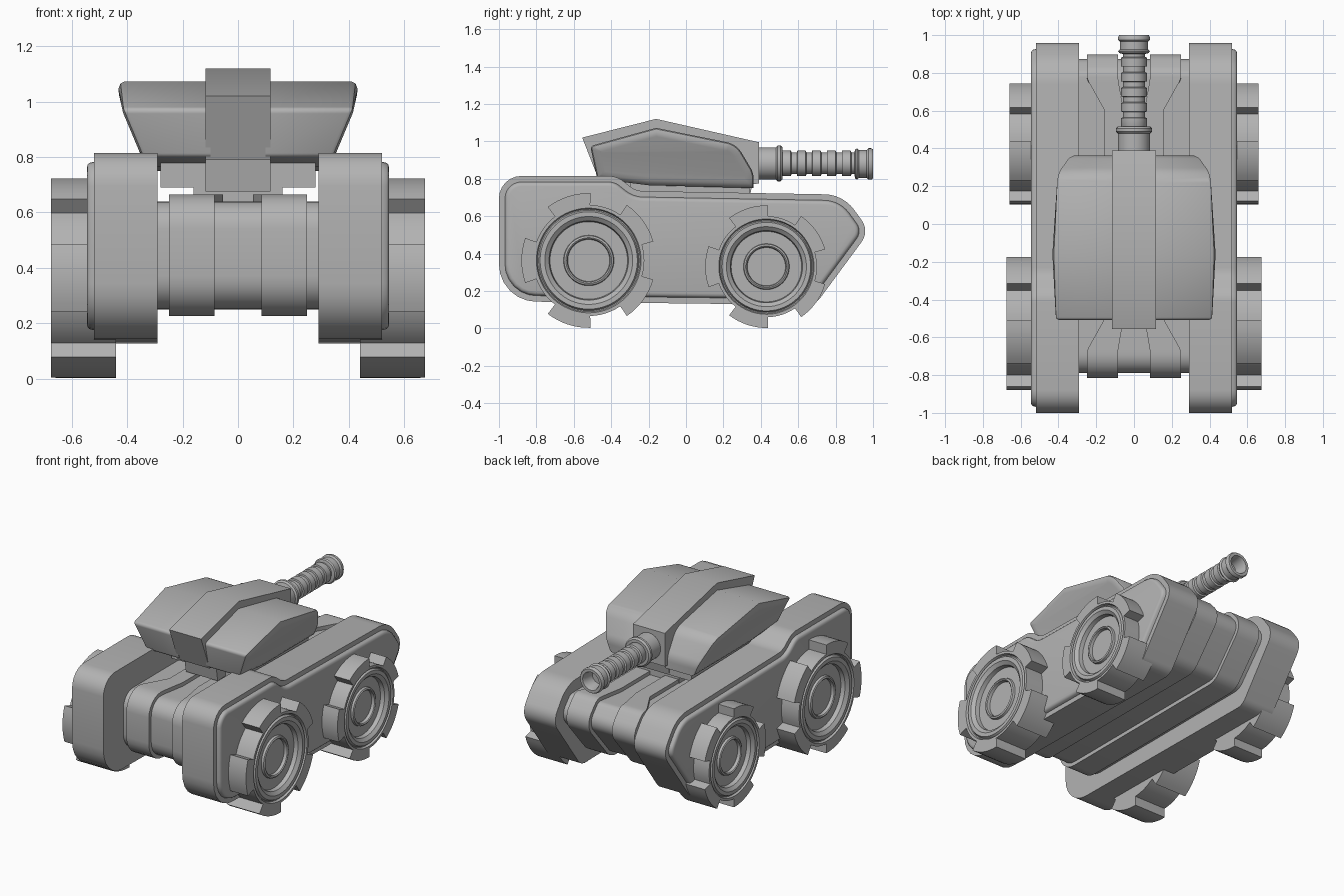
import bpy, bmesh, math
from mathutils import Vector, Matrix

if "Cube" in bpy.data.objects:
    bpy.data.objects.remove(bpy.data.objects["Cube"])

grey = bpy.data.materials.new("hull_grey")
grey.diffuse_color = (0.45, 0.45, 0.45, 1)
grey.use_nodes = True
grey.node_tree.nodes["Principled BSDF"].inputs["Base Color"].default_value = grey.diffuse_color


def finish(name, bm, mirror=False, bevel=0):
    bmesh.ops.recalc_face_normals(bm, faces=bm.faces)
    me = bpy.data.meshes.new(name)
    bm.to_mesh(me)
    bm.free()
    ob = bpy.data.objects.new(name, me)
    bpy.context.collection.objects.link(ob)
    me.materials.append(grey)
    if bevel:
        b = ob.modifiers.new("bevel", 'BEVEL')
        b.width, b.segments, b.angle_limit = bevel, 3, math.radians(35)
    if mirror:
        ob.modifiers.new("mirror", 'MIRROR')
    bpy.context.view_layer.objects.active = ob
    ob.select_set(True)
    bpy.ops.object.shade_smooth_by_angle(angle=math.radians(32))
    ob.select_set(False)
    return ob


def outline(corners, d=0.0, seg=6):
    """Fillet (y, z, radius) corners, listed clockwise, after insetting by d."""
    n = len(corners)
    pts, out = [], []
    for i in range(n):
        a, p, b = (Vector(corners[(i + k) % n][:2]) for k in (-1, 0, 1))
        u, v = (p - a).normalized(), (b - p).normalized()
        n1, n2 = Vector((u.y, -u.x)), Vector((v.y, -v.x))
        pts.append((p + (n1 + n2) * d / (1 + n1.dot(n2)), u, v))
    for (p, u, v), (_, _, r) in zip(pts, corners):
        if r == 0:
            out.append(p)
            continue
        turn = u.angle_signed(v)          # positive means clockwise
        r = max(r - d if turn > 0 else r + d, 0.01)
        t = r * math.tan(abs(turn) / 2)
        s, e = p - u * t, p + v * t
        for k in range(seg + 1):
            f = k / seg
            w = math.cos(turn / 2)        # rational arc weight
            w0, w1, w2 = (1 - f) ** 2, 2 * f * (1 - f) * w, f * f
            out.append((s * w0 + p * w1 + e * w2) / (w0 + w1 + w2))
    return out


def loft(bm, rings, cap=True, loop=False):
    rows = [[bm.verts.new(c) for c in ring] for ring in rings]
    n = len(rows[0])
    pairs = list(zip(rows, rows[1:])) + ([(rows[-1], rows[0])] if loop else [])
    for a, b in pairs:
        for i in range(n):
            j = (i + 1) % n
            bm.faces.new((a[i], a[j], b[j], b[i]))
    if cap:
        bm.faces.new(rows[0])
        bm.faces.new(rows[-1])
    return rows


def prism(name, corners, steps, mirror=False, bevel=0):
    """Stack a side profile along x; steps are (x, inset)."""
    bm = bmesh.new()
    loft(bm, [[(x, p.x, p.y) for p in outline(corners, d)] for x, d in steps])
    return finish(name, bm, mirror, bevel)


# Side pods with raised outer panels
pod = [(-1.0, .815, .12), (-.37, .815, .13), (-.27, .735, .12), (.84, .715, .2),
       (.982, .52, .1), (.69, .125, .09), (-1.0, .145, .2)]
prism("side_pod", pod, [(.29, 0), (.52, 0), (.52, .032), (.536, .036),
                        (.543, .043), (.546, .055)], mirror=True)

# Central body and its raised bands, which narrow under the turret
body = [(-.79, .64, .1), (-.66, .64, 0), (-.5, .64, 0), (.6, .64, 0), (.75, .64, 0),
        (.80, .64, .05), (.90, .53, .08), (.66, .25, .1), (-.79, .25, .12)]
prism("central_body", body, [(-.3, 0), (.3, 0)])


def band_x(p, wide, narrow):
    t = min(max(min((p.x + .67) / .16, (.77 - p.x) / .17), 0), 1)
    return wide + (narrow - wide) * t * (p.y > .5)


bm = bmesh.new()
lo, hi = outline(body, .1), outline(body, -.025)
loft(bm, [[(band_x(q, *w), p.x, p.y) for p, q in zip(ps, hi)]
          for ps, w in ((lo, (.085, .055)), (hi, (.085, .055)),
                        (hi, (.25, .155)), (lo, (.25, .155)))], cap=False, loop=True)
finish("body_band", bm, mirror=True)

# Turret neck, base plate, spine and wings
prism("turret_neck", [(-.3, .72, 0), (.3, .72, 0), (.3, .6, 0), (-.3, .6, 0)],
      [(-.16, 0), (.16, 0)])
prism("turret_base", [(-.3, .79, 0), (.34, .77, 0), (.34, .7, 0), (-.3, .69, 0)],
      [(-.28, 0), (.28, 0)])
prism("turret_spine", [(-.555, 1.02, 0), (-.16, 1.12, 0), (.39, .995, 0), (.39, .775, 0),
                       (.355, .77, 0), (.34, .7, 0), (-.38, .675, 0), (-.40, .79, 0),
                       (-.465, .79, 0)], [(-.117, 0), (.117, 0)])
wing = [(-.512, .975, .02), (-.16, 1.072, 0), (.27, .985, .12), (.362, .83, .12),
        (.362, .75, 0), (-.2, .765, 0), (-.475, .80, .02)]
bm = bmesh.new()
rim = outline(wing)
loft(bm, [[(.1, p.x, p.y) for p in rim]] +
     [[(x + .012 * (p.x < 0) - .42 * max(0, 1.0 - p.y), p.x, p.y) for p in outline(wing, d)]
      for x, d in ((.40, 0), (.412, .006), (.420, .025), (.418, .045))])
finish("turret_wing", bm, mirror=True)


# Gun, turned around the y axis
def turned(name, prof, centre, n=32):
    bm = bmesh.new()
    loft(bm, [[(r * math.cos(k * math.tau / n), y, r * math.sin(k * math.tau / n))
               for k in range(n)] for r, y in prof])
    bmesh.ops.translate(bm, verts=bm.verts, vec=centre)
    return finish(name, bm)


axis = (0, 0, .882)
turned("gun_collar", [(.086, .36), (.086, .48), (.096, .49), (.096, .505), (.086, .515),
                      (.05, .515)], axis)
barrel = [(.06, .5)]
for i in range(5):
    y = .515 + i * .08
    barrel += [(.068, y), (.068, y + .045), (.058, y + .05), (.058, y + .078)]
turned("gun_barrel", barrel, axis)
turned("gun_muzzle", [(.06, .90), (.078, .905), (.084, .915), (.074, .925), (.074, .965),
                      (.084, .975), (.084, .99), (.078, 1.0), (.06, 1.0), (.054, .985),
                      (.05, .91)], (0, 0, .879))


# Wheels with five lugs, recessed hub and centre ring
def wheel(name, y, z, s, x_out):
    bm = bmesh.new()
    angles = []                            # (angle, on lug)
    half = math.radians(19.5)
    for k in range(5):
        c = math.pi + k * math.tau / 5
        angles += [(c - half + half * i / 4, True) for i in range(9)]
        gap = math.tau / 5 - 2 * half
        angles += [(c + half + gap * i / 6, False) for i in range(7)]
    steps = [(None, .44 - x_out), (None, 0), (.28, 0), (.274, -.015), (.268, -.015),
             (.26, 0), (.235, 0), (.212, -.018), (.207, -.045), (.2, -.045),
             (.135, -.045), (.132, -.03), (.122, -.025), (.115, -.03), (.112, -.05),
             (.05, -.05)]
    rings = []
    for r, dx in steps:
        ring = []
        for a, lug in angles:
            q = s * (r or (.36 if lug else .297))
            ring.append((x_out + dx, y + q * math.cos(a), z + q * math.sin(a)))
        rings.append(ring)
    loft(bm, rings)
    bmesh.ops.remove_doubles(bm, verts=bm.verts, dist=1e-5)
    finish(name, bm, mirror=True)


wheel("front_wheel", -.52, .363, 1.0, .675)
wheel("rear_wheel", .43, .33, .91, .66)
